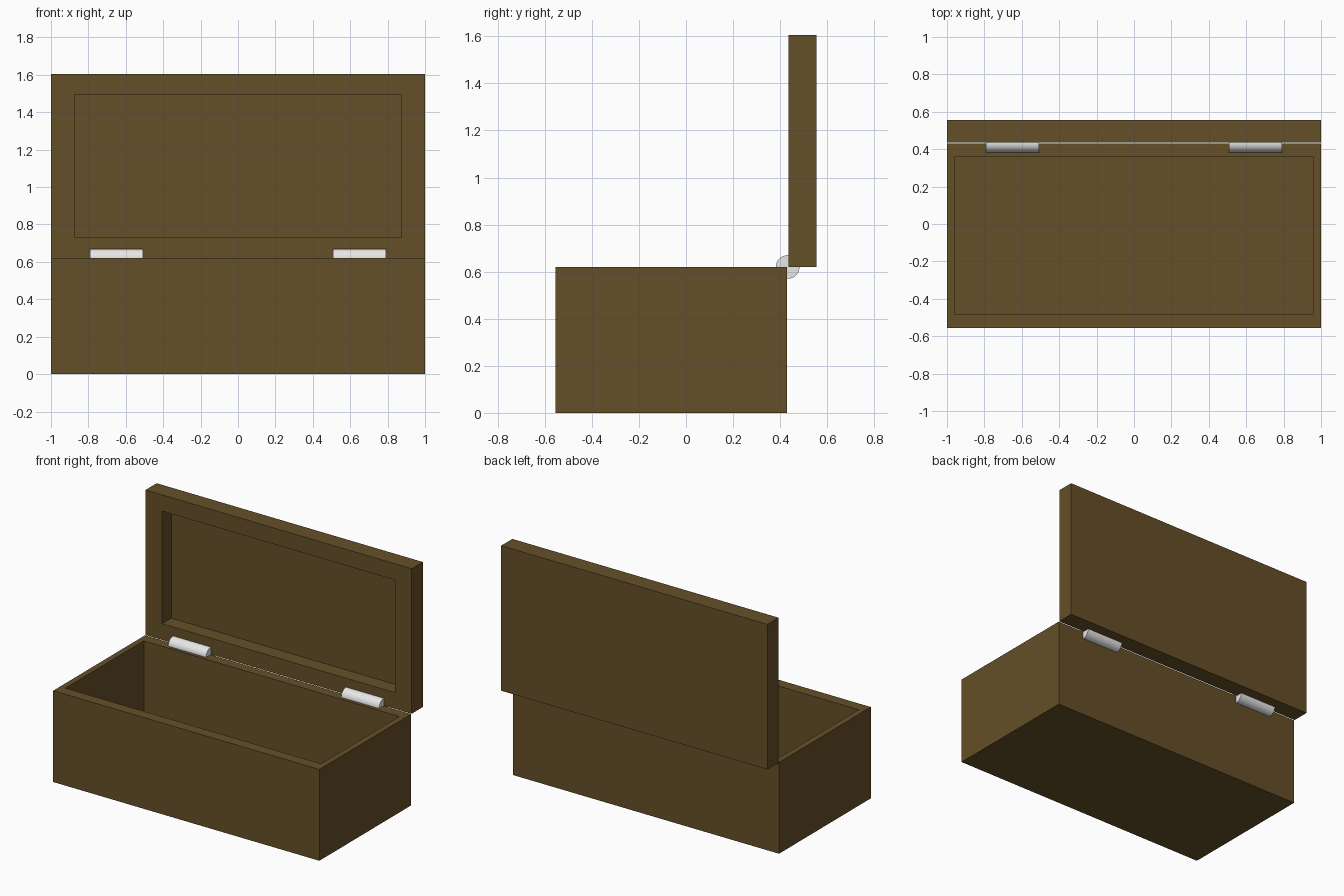
import bpy, bmesh, math
from mathutils import Matrix, Vector

if "Cube" in bpy.data.objects:
    bpy.data.objects.remove(bpy.data.objects["Cube"])


def material(name, rgb):
    m = bpy.data.materials.new(name)
    m.diffuse_color = (*rgb, 1)
    m.use_nodes = True
    m.node_tree.nodes["Principled BSDF"].inputs["Base Color"].default_value = m.diffuse_color
    return m


wood = material("dark brown wood", (0.13, 0.08, 0.021))
steel = material("light grey steel", (0.8, 0.8, 0.8))


def finish(bm, name, mat):
    me = bpy.data.meshes.new(name)
    bm.to_mesh(me)
    bm.free()
    ob = bpy.data.objects.new(name, me)
    me.materials.append(mat)
    bpy.context.collection.objects.link(ob)
    return ob


def tray(name, lo, hi, normal, in_lo, in_hi):
    """Solid block with a rectangular pocket sunk into the face along normal."""
    bm = bmesh.new()
    lo, hi = Vector(lo), Vector(hi)
    bmesh.ops.create_cube(bm, size=1, matrix=Matrix.Translation((lo + hi) / 2)
                          @ Matrix.Diagonal((*(hi - lo), 1)))
    bm.normal_update()
    face = max(bm.faces, key=lambda f: f.normal.dot(Vector(normal)))
    mid = (lo + hi) / 2
    # inset rim, placed to the pocket outline
    bmesh.ops.inset_individual(bm, faces=[face], thickness=0.02)
    axis = max(range(3), key=lambda i: abs(normal[i]))
    for v in face.verts:
        for i in range(3):
            if i != axis:
                v.co[i] = in_lo[i] if v.co[i] < mid[i] else in_hi[i]
    # push the pocket floor inwards
    new = bmesh.ops.extrude_discrete_faces(bm, faces=[face])["faces"][0]
    for v in new.verts:
        v.co[axis] = in_lo[axis] if normal[axis] > 0 else in_hi[axis]
    bmesh.ops.recalc_face_normals(bm, faces=bm.faces[:])
    return finish(bm, name, wood)


# Box body, open at the top
tray("box_body", (-1, -0.555, 0), (1, 0.43, 0.62), (0, 0, 1),
     (-0.96, -0.48, 0.06), (0.96, 0.36, 0.62))

# Opened lid, standing upright, recessed on its front face
tray("lid", (-1, 0.435, 0.62), (1, 0.555, 1.605), (0, -1, 0),
     (-0.875, 0.435, 0.73), (0.875, 0.535, 1.495))

# Two hinge barrels
for side, x in (("left", -0.65), ("right", 0.65)):
    bm = bmesh.new()
    bmesh.ops.create_cone(bm, cap_ends=True, segments=32, radius1=0.05,
                          radius2=0.05, depth=0.285,
                          matrix=Matrix.Translation((x, 0.432, 0.62))
                          @ Matrix.Rotation(math.pi / 2, 4, 'Y'))
    for f in bm.faces:
        f.smooth = len(f.verts) == 4
    for e in bm.edges:
        e.smooth = all(len(f.verts) == 4 for f in e.link_faces)
    finish(bm, side + "_hinge", steel)
